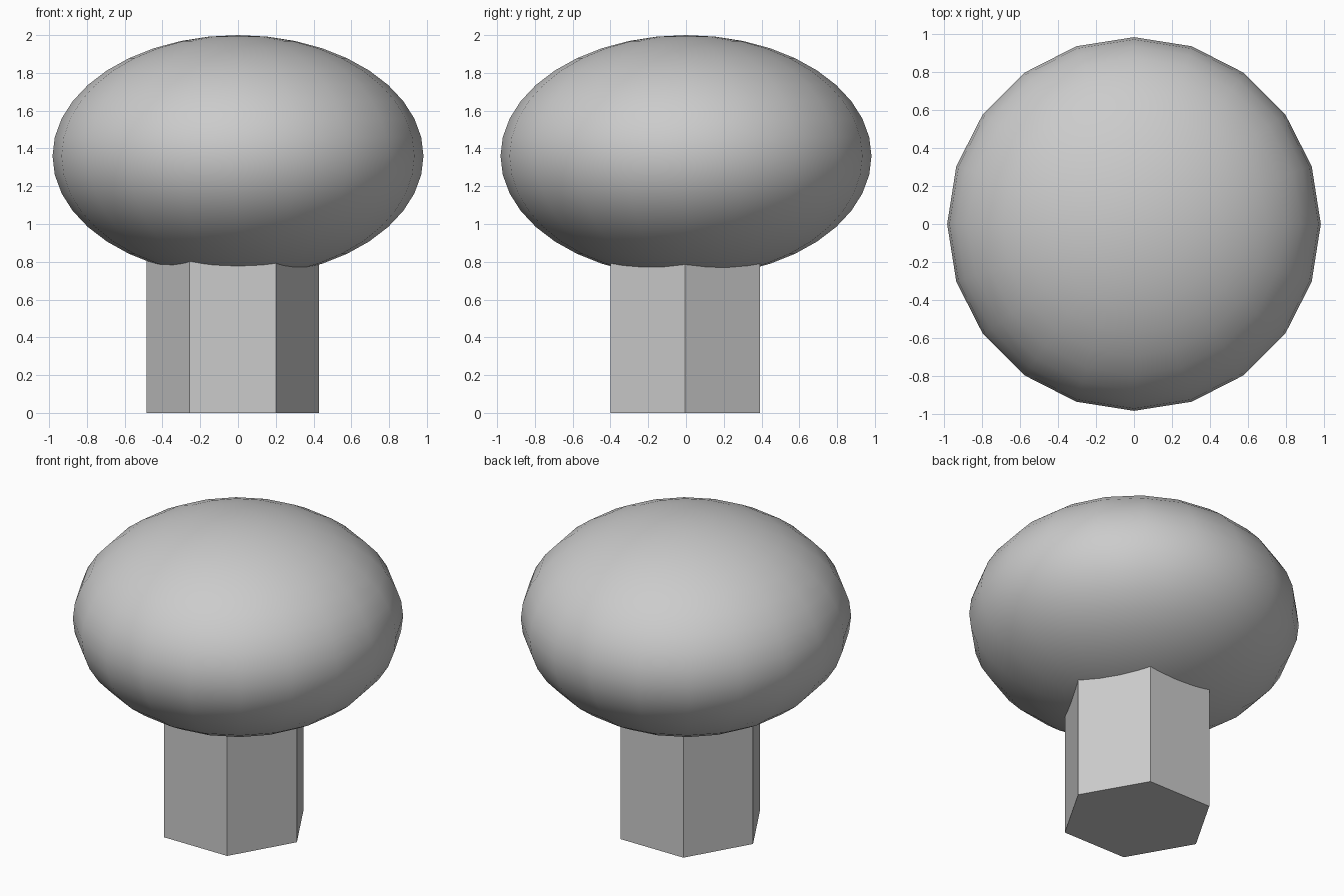
import bpy, math

if "Cube" in bpy.data.objects:
    bpy.data.objects.remove(bpy.data.objects["Cube"])

# Trunk: six-sided prism, slightly off centre, running up into the crown
bpy.ops.mesh.primitive_cylinder_add(vertices=6, radius=0.457, depth=1.0,
                                    location=(-0.027, -0.004, 0.5),
                                    rotation=(0, 0, math.radians(30)))
trunk = bpy.context.object
trunk.name = "trunk"
# put corners on the x axis whatever the primitive's starting angle
trunk.rotation_euler.z = -math.atan2(trunk.data.vertices[0].co.y,
                                     trunk.data.vertices[0].co.x)

# Crown: smooth flattened sphere
bpy.ops.mesh.primitive_uv_sphere_add(segments=20, ring_count=20, radius=1,
                                     location=(0, 0, 1.36))
crown = bpy.context.object
crown.name = "crown"
crown.scale = (0.982, 0.982, 0.64)
bpy.ops.object.transform_apply(location=False, rotation=False, scale=True)
bpy.ops.object.shade_smooth()
